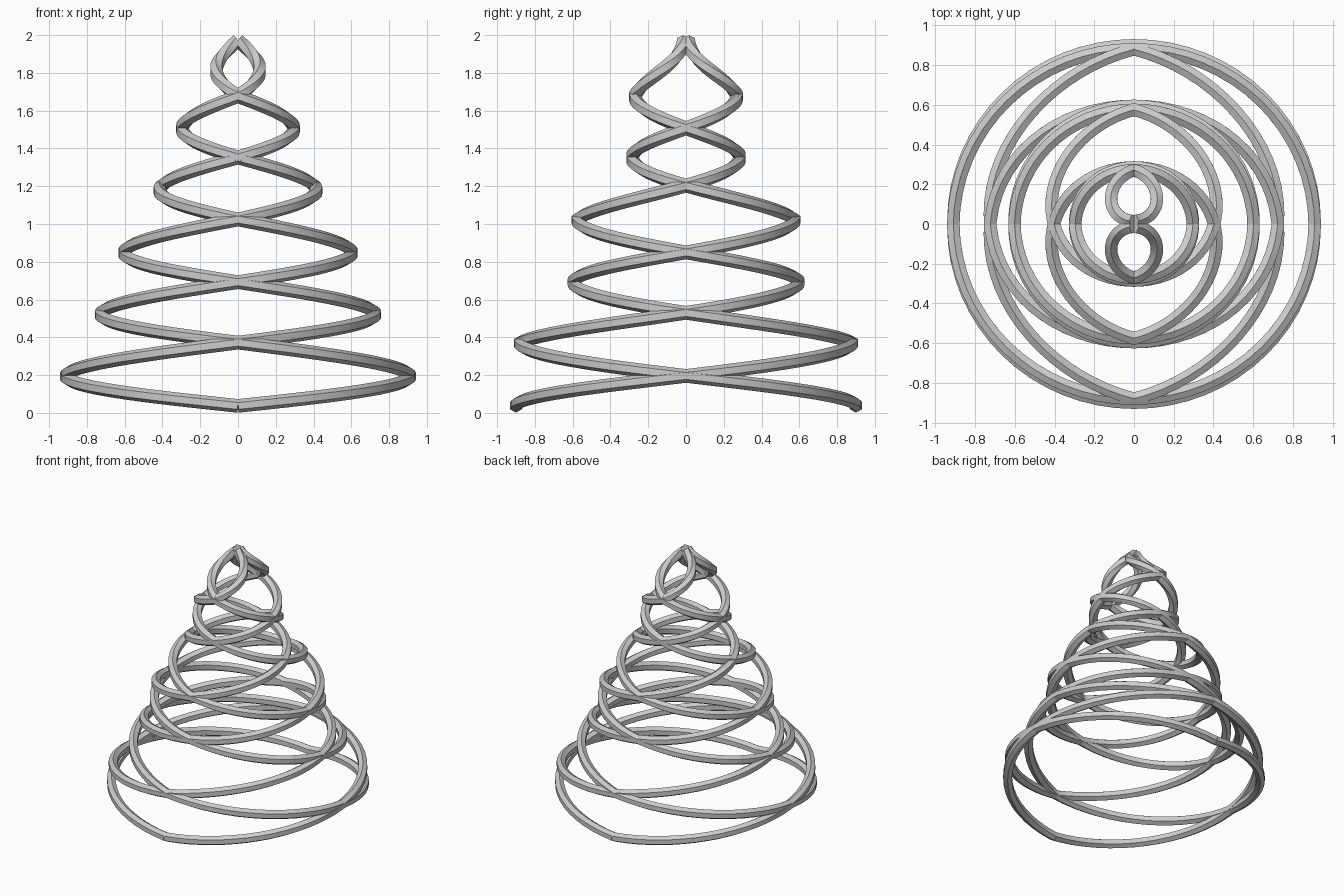
import bpy
import bmesh
from math import sin, cos, pi
from mathutils import Vector

cube = bpy.data.objects.get("Cube")
if cube:
    bpy.data.objects.remove(cube, do_unlink=True)

STEPS = 32       # segments per half turn
SIDES = 6        # hexagonal bar, one corner up
RADIUS = 0.036
SAG = 0.01       # each half turn climbs slightly late
LEAN = 0.25      # inward slope where the spiral steps in to a smaller turn

# Each half turn runs from one stop on the y axis to the next, on the other side
stops = [0.9, 0.88, 0.595, 0.575, 0.285, 0.27, -0.015]
widths = [0.91, 0.726, 0.602, 0.415, 0.296, 0.115]
heights = [0.037, 0.372, 0.692, 1.024, 1.352, 1.677, 1.972]

# Spiral path
path = []
for k, width in enumerate(widths):
    side = -1 if k % 2 == 0 else 1
    start, end = side * stops[k], -side * stops[k + 1]
    lean = side * LEAN * width * (k % 2)
    for i in range(STEPS + (k == len(widths) - 1)):
        t = i / STEPS
        bulge = sin(pi * t)
        x = -side * width * bulge
        y = (start + end) / 2 + (start - end) / 2 * cos(pi * t) - lean * bulge * (1 - t)
        z = heights[k] + (heights[k + 1] - heights[k]) * t - SAG * bulge
        path.append(Vector((x, y, z)))

# Hexagonal bar swept along the path, kept upright
bm = bmesh.new()
rings = []
for i, centre in enumerate(path):
    tangent = (path[min(i + 1, len(path) - 1)] - path[max(i - 1, 0)]).normalized()
    across = tangent.cross(Vector((0, 0, 1))).normalized()
    up = across.cross(tangent)
    angles = [2 * pi * j / SIDES for j in range(SIDES)]
    rings.append([bm.verts.new(centre + RADIUS * (up * cos(a) + across * sin(a))) for a in angles])
for low, high in zip(rings, rings[1:]):
    for j in range(SIDES):
        n = (j + 1) % SIDES
        bm.faces.new((low[j], low[n], high[n], high[j]))
bm.faces.new(rings[0])
bm.faces.new(rings[-1])
bmesh.ops.recalc_face_normals(bm, faces=bm.faces)
mesh = bpy.data.meshes.new("spiral_strands")
bm.to_mesh(mesh)
bm.free()

strands = bpy.data.objects.new("spiral_strands", mesh)
bpy.context.collection.objects.link(strands)
bpy.ops.object.select_all(action="DESELECT")
strands.select_set(True)
bpy.context.view_layer.objects.active = strands
bpy.ops.object.shade_smooth_by_angle(angle=pi / 6)

# Four interwoven strands by mirroring
mirror = strands.modifiers.new("mirror", "MIRROR")
mirror.use_axis = (True, True, False)
mirror.use_mirror_merge = False

# Plain grey
grey = bpy.data.materials.new("grey")
grey.use_nodes = True
colour = (0.6, 0.6, 0.6, 1)
grey.diffuse_color = colour
grey.node_tree.nodes["Principled BSDF"].inputs["Base Color"].default_value = colour
mesh.materials.append(grey)
